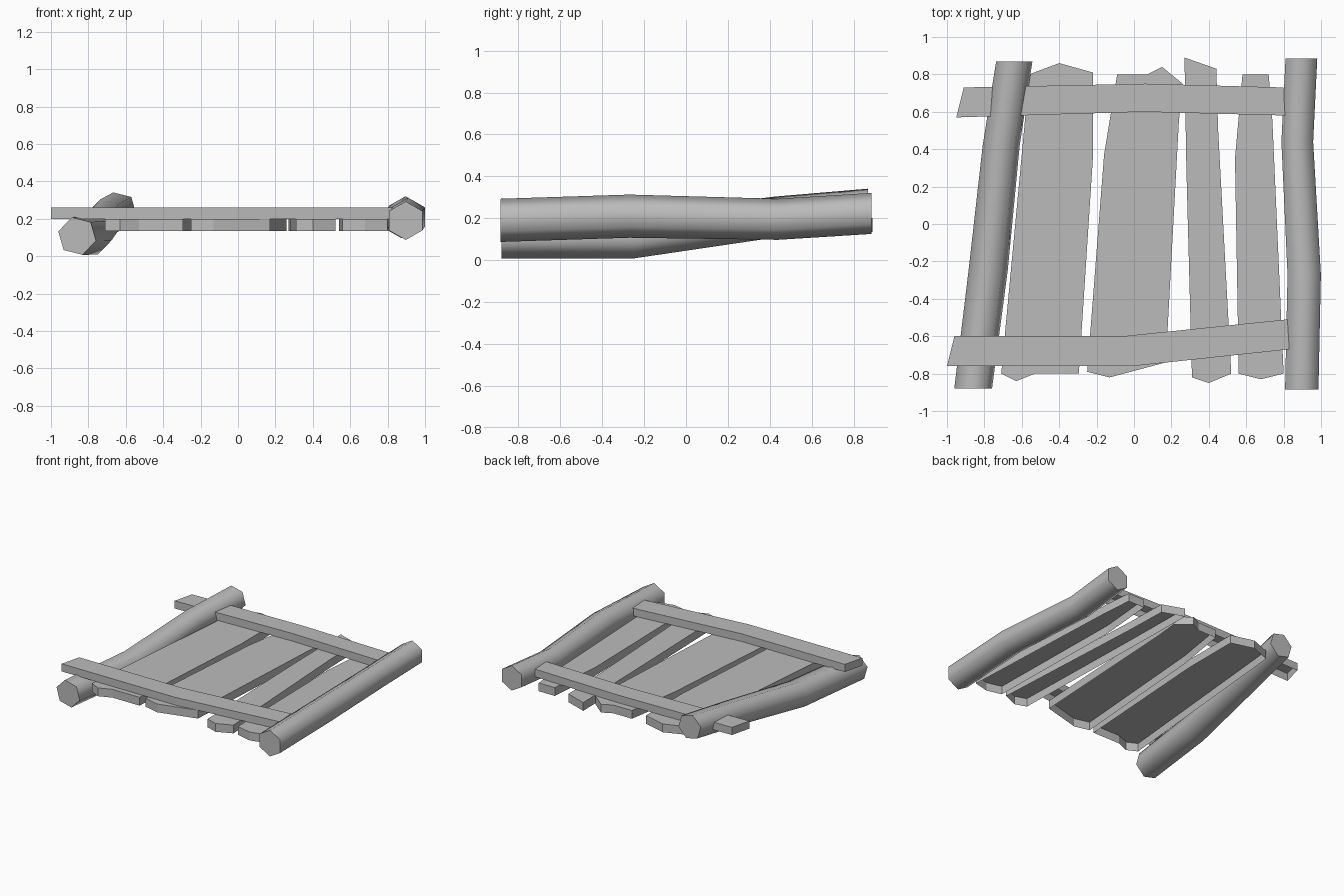
import bpy
import bmesh
import math

cube = bpy.data.objects.get("Cube")
if cube:
    bpy.data.objects.remove(cube, do_unlink=True)

# Single plain colour for all timber
GREY = (0.5, 0.5, 0.5, 1.0)
timber = bpy.data.materials.new("plain_grey")
timber.use_nodes = True
timber.diffuse_color = GREY
shader = next(n for n in timber.node_tree.nodes if n.type == "BSDF_PRINCIPLED")
shader.inputs["Base Color"].default_value = GREY


def finish(bm, name):
    mesh = bpy.data.meshes.new(name)
    bm.to_mesh(mesh)
    bm.free()
    mesh.materials.append(timber)
    obj = bpy.data.objects.new(name, mesh)
    bpy.context.scene.collection.objects.link(obj)
    return obj


def board(name, outline, bottom, top):
    """Rough-cut board: clockwise outline with a top face and side walls, open below."""
    bm = bmesh.new()
    points = list(reversed(outline))
    upper = [bm.verts.new((x, y, top)) for x, y in points]
    lower = [bm.verts.new((x, y, bottom)) for x, y in points]
    bm.faces.new(upper)
    for i in range(len(points)):
        j = (i + 1) % len(points)
        bm.faces.new((lower[i], lower[j], upper[j], upper[i]))
    return finish(bm, name)


def log(name, path, turn, sides=6):
    """Crooked log: rings of (x, y, z, radius) joined along y, with flat caps."""
    bm = bmesh.new()
    rings = []
    for x, y, z, radius in path:
        ring = []
        for k in range(sides):
            a = math.radians(turn) + math.tau * k / sides
            ring.append(bm.verts.new((x + radius * math.cos(a), y, z + radius * math.sin(a))))
        rings.append(ring)
    for near, far in zip(rings, rings[1:]):
        for i in range(sides):
            j = (i + 1) % sides
            bm.faces.new((near[i], far[i], far[j], near[j]))
    bm.faces.new(rings[0])
    bm.faces.new(rings[-1])
    bmesh.ops.recalc_face_normals(bm, faces=bm.faces[:])
    obj = finish(bm, name)
    bpy.ops.object.select_all(action="DESELECT")
    obj.select_set(True)
    bpy.context.view_layer.objects.active = obj
    bpy.ops.object.shade_smooth_by_angle(angle=math.radians(70))
    return obj


# Long planks, from right to left of the model
planks = {
    "outer_right_plank": [
        (-0.56, 0.8), (-0.4, 0.86), (-0.22, 0.81), (-0.22, 0.35),
        (-0.295, -0.8), (-0.53, -0.8), (-0.63, -0.84), (-0.71, -0.8)],
    "inner_right_plank": [
        (-0.09, 0.8), (0.07, 0.8), (0.15, 0.84), (0.26, 0.75), (0.24, 0.55),
        (0.17, -0.74), (-0.13, -0.82), (-0.25, -0.79), (-0.16, 0.37)],
    "inner_left_plank": [
        (0.27, 0.89), (0.44, 0.83), (0.45, 0.5), (0.52, -0.8),
        (0.4, -0.85), (0.31, -0.82), (0.28, 0.3)],
    "outer_left_plank": [
        (0.58, 0.8), (0.72, 0.8), (0.74, 0.55), (0.8, -0.8),
        (0.68, -0.83), (0.56, -0.8), (0.54, 0.35)],
}
for name, outline in planks.items():
    board(name, outline, bottom=0.135, top=0.2)

# Cross boards lying on top of the planks
cross_boards = {
    "back_cross_board": [
        (-0.91, 0.73), (0.06, 0.75), (0.8, 0.73),
        (0.81, 0.58), (0.05, 0.6), (-0.95, 0.57)],
    "front_cross_board": [
        (-0.96, -0.6), (-0.06, -0.6), (0.82, -0.51),
        (0.83, -0.67), (-0.01, -0.76), (-1, -0.76)],
}
for name, outline in cross_boards.items():
    board(name, outline, bottom=0.2, top=0.26)

# Crooked side logs
log("left_log", [
    (0.897, -0.885, 0.19, 0.103), (0.91, -0.27, 0.21, 0.103),
    (0.873, 0.44, 0.195, 0.098), (0.895, 0.885, 0.223, 0.098)], turn=30)
log("right_log", [
    (-0.86, -0.88, 0.108, 0.104), (-0.78, -0.25, 0.112, 0.108),
    (-0.71, 0.42, 0.205, 0.102), (-0.64, 0.87, 0.245, 0.1)], turn=46)
